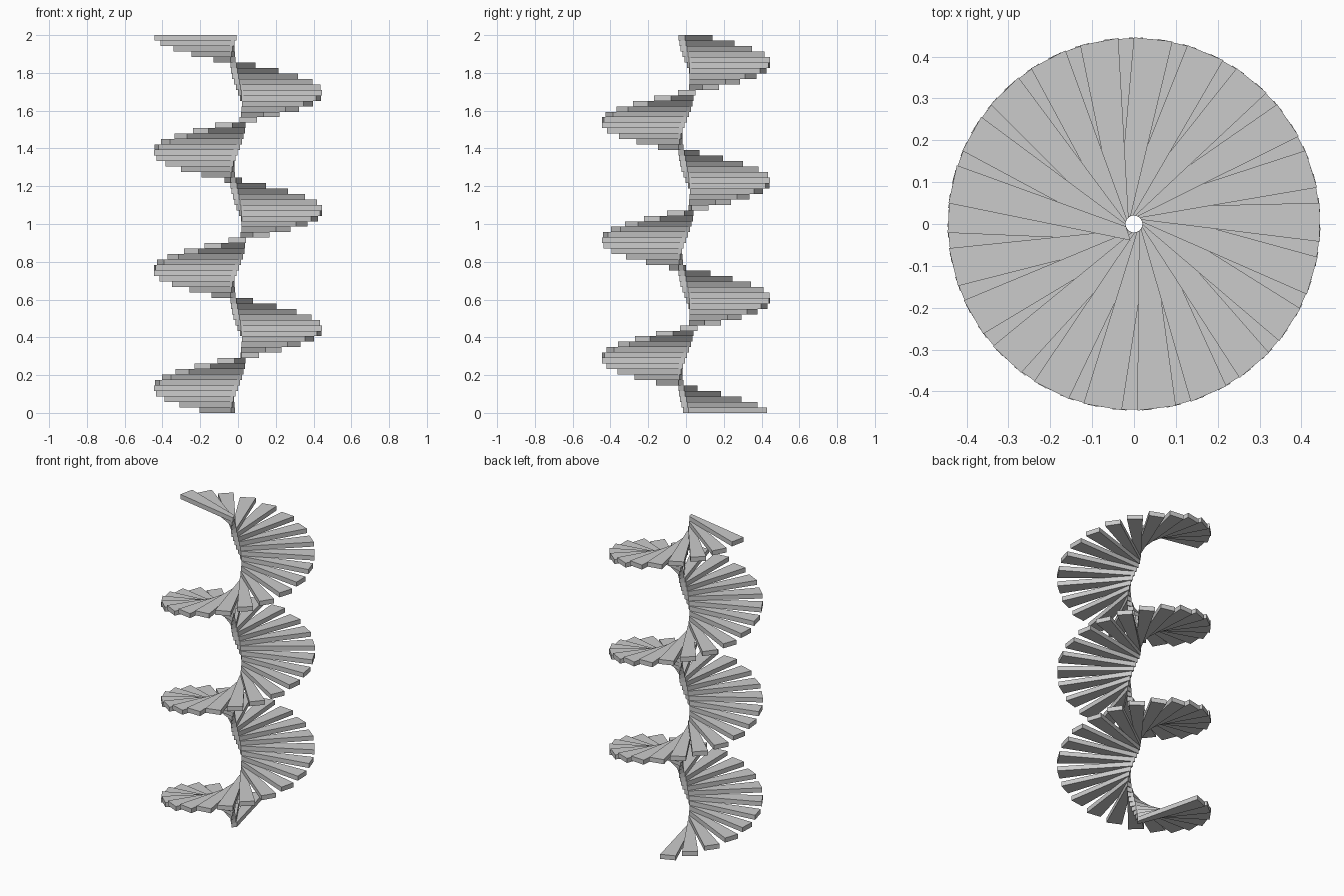
import bpy
import bmesh
import math

if "Cube" in bpy.data.objects:
    bpy.data.objects.remove(bpy.data.objects["Cube"])

STEPS = 69
RISE = 2.0 / STEPS            # each tread is exactly one rise thick
TURN = math.radians(16.71)    # rotation from one tread to the next
START = math.radians(111.35)  # direction of the lowest tread

# Plan of one tread pointing along +x: narrow slanted inner end, wide outer end
PLAN = [(0.0173, 0.010), (0.4436, -0.0464), (0.4436, 0.0464), (0.0, 0.040)]


def tread_mesh():
    bm = bmesh.new()
    face = bm.faces.new([bm.verts.new((x, y, 0)) for x, y in PLAN])
    top = bmesh.ops.extrude_face_region(bm, geom=[face])["geom"]
    verts = [g for g in top if isinstance(g, bmesh.types.BMVert)]
    bmesh.ops.translate(bm, verts=verts, vec=(0, 0, RISE))
    bmesh.ops.recalc_face_normals(bm, faces=bm.faces)
    mesh = bpy.data.meshes.new("stair_tread")
    bm.to_mesh(mesh)
    bm.free()
    return mesh


# Spiral of identical treads, counter-clockwise going up
mesh = tread_mesh()
for i in range(STEPS):
    tread = bpy.data.objects.new(f"stair_tread_{i + 1:02d}", mesh)
    tread.location.z = i * RISE
    tread.rotation_euler.z = START + i * TURN
    bpy.context.collection.objects.link(tread)
